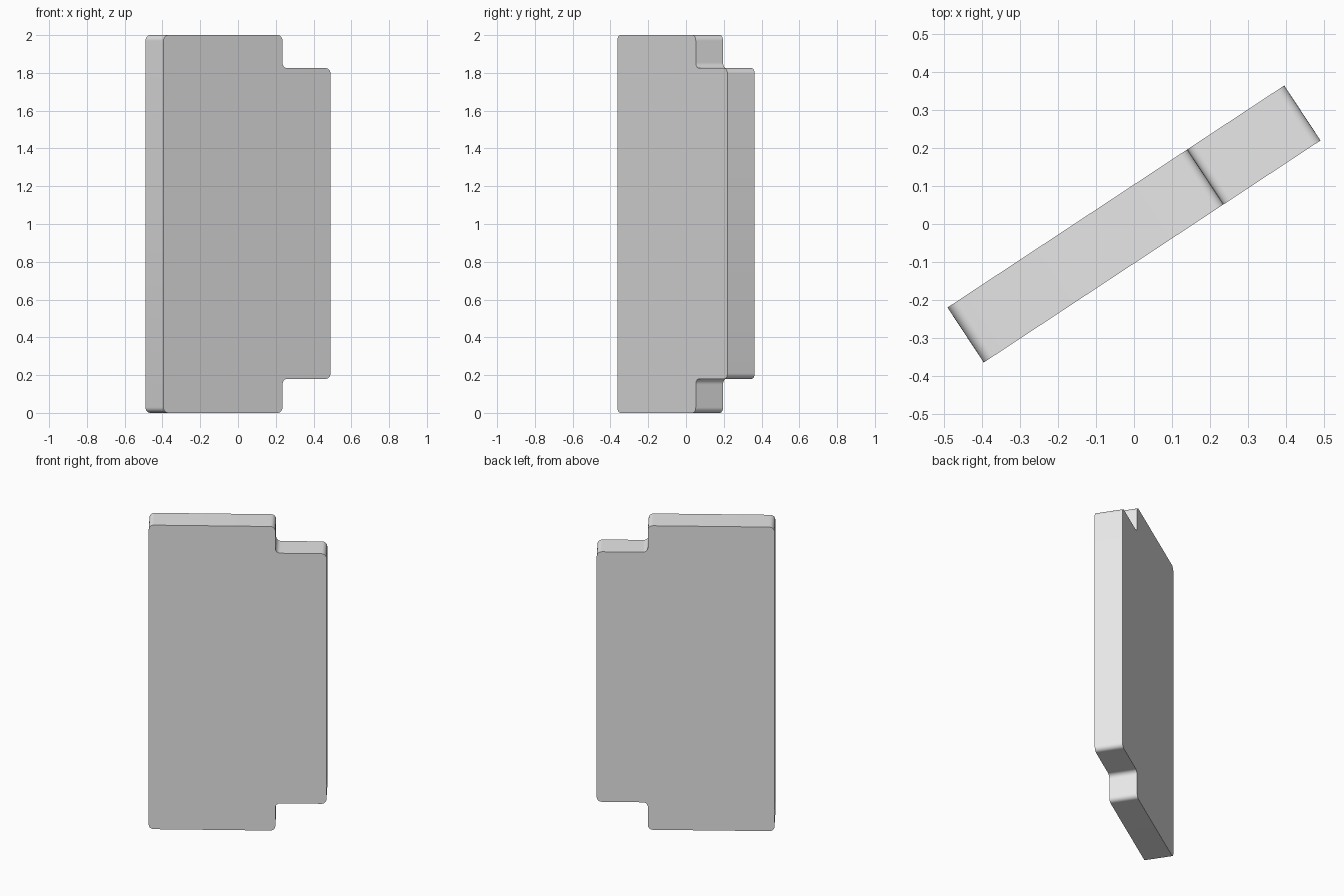
import bpy, bmesh, math
from mathutils import Matrix, Vector

cube = bpy.data.objects.get("Cube")
if cube:
    bpy.data.objects.remove(cube, do_unlink=True)

HALF_LENGTH, HALF_THICK, HEIGHT = 0.53, 0.0865, 2.0
STEP, TAB_LOW, TAB_HIGH = 0.225, 0.18, 1.825
TURN = math.radians(33.4)

# Plain grey material
grey = bpy.data.materials.new("light grey")
grey.use_nodes = True
colour = (0.8, 0.8, 0.8, 1)
grey.diffuse_color = colour
grey.node_tree.nodes["Principled BSDF"].inputs["Base Color"].default_value = colour

# Stepped outline of the slab, with a shorter tab at one end
outline = [(-HALF_LENGTH, 0), (STEP, 0), (STEP, TAB_LOW), (HALF_LENGTH, TAB_LOW),
           (HALF_LENGTH, TAB_HIGH), (STEP, TAB_HIGH), (STEP, HEIGHT), (-HALF_LENGTH, HEIGHT)]
bm = bmesh.new()
face = bm.faces.new([bm.verts.new((u, -HALF_THICK, z)) for u, z in outline])
extruded = bmesh.ops.extrude_face_region(bm, geom=[face])["geom"]
bmesh.ops.translate(bm, vec=Vector((0, 2 * HALF_THICK, 0)),
                    verts=[g for g in extruded if isinstance(g, bmesh.types.BMVert)])

# Round every corner that runs through the thickness
corners = [e for e in bm.edges if abs(e.verts[0].co.y - e.verts[1].co.y) > HALF_THICK]
bmesh.ops.bevel(bm, geom=corners, offset=0.03, offset_type='OFFSET',
                segments=6, profile=0.5, affect='EDGES')

# Turn the slab about the vertical axis
bmesh.ops.rotate(bm, verts=bm.verts, cent=(0, 0, 0), matrix=Matrix.Rotation(TURN, 3, 'Z'))
bmesh.ops.recalc_face_normals(bm, faces=bm.faces)
mesh = bpy.data.meshes.new("stepped_slab")
bm.to_mesh(mesh)
bm.free()
mesh.materials.append(grey)
slab = bpy.data.objects.new("stepped_slab", mesh)
bpy.context.collection.objects.link(slab)

# Smooth rounded corners, crisp rims
bpy.ops.object.select_all(action='DESELECT')
slab.select_set(True)
bpy.context.view_layer.objects.active = slab
bpy.ops.object.shade_smooth_by_angle(angle=math.radians(30))
